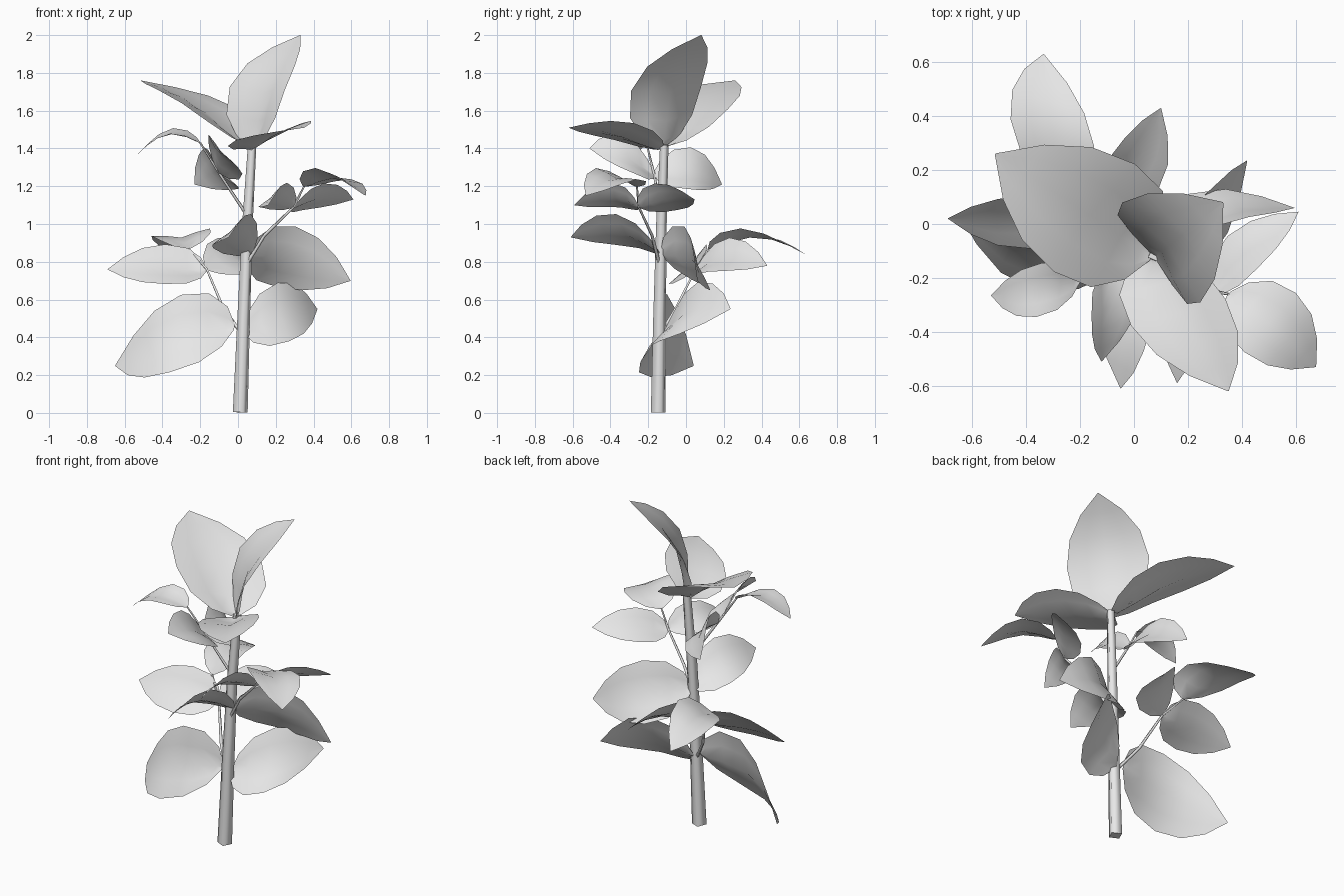
import bpy
import math
from mathutils import Vector

cube = bpy.data.objects.get("Cube")
if cube:
    bpy.data.objects.remove(cube, do_unlink=True)

grey = bpy.data.materials.new("plain_grey")
grey.use_nodes = True
colour = (0.8, 0.8, 0.8, 1)
grey.diffuse_color = colour
grey.node_tree.nodes["Principled BSDF"].inputs["Base Color"].default_value = colour

# Blade outline: position along the midrib and share of the full half width
OUTLINE = [(0, .08), (.06, .52), (.2, .89), (.42, 1), (.65, .86), (.84, .51), (1, .01)]
ACROSS = (-1, -.5, 0, .5, 1)


def link(name, data):
    obj = bpy.data.objects.new(name, data)
    bpy.context.collection.objects.link(obj)
    data.materials.append(grey)
    return obj


def leaf(name, base, tip, side, bend):
    """Arched blade from base to tip; side is the half width vector."""
    base, tip, side = Vector(base), Vector(tip), Vector(side)
    axis = tip - base
    normal = side.cross(axis).normalized()
    if normal.z < 0:
        normal, side = -normal, -side
    verts, faces = [], []
    n = len(ACROSS)
    for t, width in OUTLINE:
        arch = bend * math.sin(math.pi * t ** .85)
        for s in ACROSS:
            # the midrib sinks into a groove towards the stalk
            groove = .3 * side.length * width * (1 - t) * (1 - abs(s)) ** 1.5
            verts.append(base + axis * t + side * s * width + normal * (arch - groove))
    for i in range(len(OUTLINE) - 1):
        for j in range(n - 1):
            a = i * n + j
            faces.append((a, a + 1, a + n + 1, a + n))
    mesh = bpy.data.meshes.new(name)
    mesh.from_pydata(verts, [], faces)
    mesh.update()
    # keep blade normals on the upper side
    if sum((p.normal.dot(normal) for p in mesh.polygons)) < 0:
        mesh.flip_normals()
    mesh.shade_smooth()
    return link(name, mesh)


def stalk(name, points, thick, thin):
    """Four-sided tapering rod through the points."""
    curve = bpy.data.curves.new(name, "CURVE")
    curve.dimensions = "3D"
    curve.bevel_depth = 1
    curve.bevel_resolution = 0
    curve.use_fill_caps = True
    spline = curve.splines.new("POLY")
    spline.points.add(len(points) - 1)
    for i, (point, co) in enumerate(zip(spline.points, points)):
        point.co = (*co, 1)
        point.radius = thick + (thin - thick) * i / (len(points) - 1)
    return link(name, curve)


# Main stem
stalk("stem", [(.012, -.147, .003), (.03, -.14, .5), (.05, -.13, 1), (.075, -.115, 1.42)], .042, .024)

# Crown leaves
leaf("crown_leaf_back", (.07, -.12, 1.41), (-.515, .26, 1.76), (.15, .2, -.015), .075)
leaf("crown_leaf_upright", (.075, -.125, 1.41), (.33, .08, 2), (.145, -.185, -.01), .12)
leaf("crown_leaf_front", (.05, -.12, 1.4), (.35, -.62, 1.51), (.175, .05, .045), .045)

# Upper left sprig
upper = (-.1, -.17, 1.27)
upper_end = (-.2, -.21, 1.43)
stalk("upper_sprig", [(.045, -.13, 1.05), upper, upper_end], .009, .005)
leaf("upper_sprig_end_leaf", upper_end, (-.53, -.265, 1.37), (.01, .1, .015), .09)
leaf("upper_sprig_front_leaf", upper, (-.12, -.51, 1.4), (.09, .03, -.1), .06)
leaf("upper_sprig_back_leaf", upper, (-.23, .19, 1.21), (.09, -.01, -.11), .09)

# Right sprig
right = (.295, -.25, 1.09)
right_end = (.35, -.26, 1.2)
stalk("right_sprig", [(.04, -.14, .78), (.14, -.18, .94), right, right_end], .011, .005)
leaf("right_sprig_end_leaf", right_end, (.675, -.53, 1.15), (.095, .11, -.03), .09)
leaf("right_sprig_back_leaf", right, (.61, .045, 1.13), (.055, -.06, .07), .05)
leaf("right_sprig_front_leaf", right, (.16, -.59, 1.1), (.07, -.02, .065), .08)

# Left sprig
left = (-.165, .05, .76)
left_end = (-.26, .12, .87)
stalk("left_sprig", [(.025, -.14, .41), (-.08, -.05, .56), left, left_end], .011, .005)
leaf("left_sprig_end_leaf", left_end, (-.335, .63, .84), (.155, -.05, .02), .1)
leaf("left_sprig_side_leaf", left, (-.69, .02, .76), (0, .1, .105), .04)
leaf("left_sprig_back_leaf", left, (.1, .43, .78), (.095, -.055, -.09), .09)

# Middle leaves on the stem
leaf("middle_leaf_right", (.05, -.13, .84), (.595, .06, .7), (.05, -.06, .16), .115)
leaf("middle_leaf_front", (.075, -.14, .85), (-.05, -.61, .93), (.1, -.06, .09), .1)

# Low leaves on the stem
leaf("low_leaf_left", (-.02, -.12, .455), (-.65, .04, .25), (-.03, -.075, -.205), .14)
leaf("low_leaf_right", (.03, -.12, .43), (.42, .235, .55), (-.03, .1, .155), .1)
